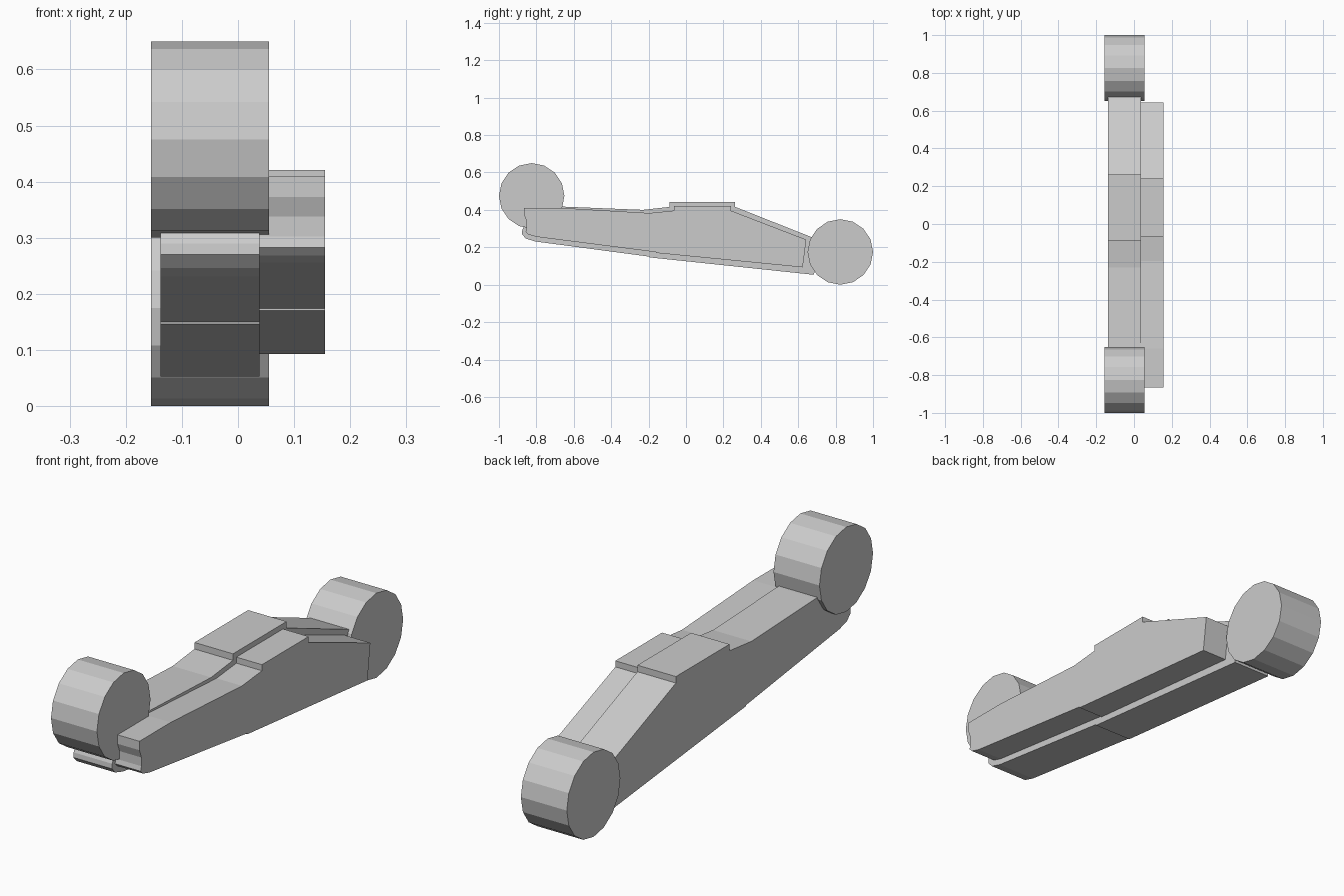
import bpy, bmesh
from math import pi, cos, sin

if "Cube" in bpy.data.objects:
    bpy.data.objects.remove(bpy.data.objects["Cube"])


def extrude_profile(name, profile, x0, x1):
    """Extrude a closed (y, z) outline along x."""
    bm = bmesh.new()
    face = bm.faces.new([bm.verts.new((x0, y, z)) for y, z in profile])
    res = bmesh.ops.extrude_face_region(bm, geom=[face])
    verts = [g for g in res["geom"] if isinstance(g, bmesh.types.BMVert)]
    bmesh.ops.translate(bm, verts=verts, vec=(x1 - x0, 0, 0))
    bmesh.ops.recalc_face_normals(bm, faces=bm.faces)
    mesh = bpy.data.meshes.new(name)
    bm.to_mesh(mesh)
    bm.free()
    obj = bpy.data.objects.new(name, mesh)
    bpy.context.collection.objects.link(obj)
    return obj


def disc(y, z, r=0.175, n=16):
    return [(y + r * cos(2 * pi * i / n), z + r * sin(2 * pi * i / n)) for i in range(n)]


# Round end drums
extrude_profile("front_drum", disc(-0.825, 0.475), -0.155, 0.055)
extrude_profile("rear_drum", disc(0.825, 0.175), -0.155, 0.055)

# Main arm, its ends buried in the drums
main_arm = [
    (-0.875, 0.417), (-0.88, 0.38), (-0.865, 0.342), (-0.868, 0.307),
    (-0.876, 0.29), (-0.878, 0.27), (-0.855, 0.246), (-0.805, 0.231),
    (-0.195, 0.150), (-0.195, 0.146), (0.685, 0.053),
    (0.70, 0.243), (0.263, 0.416), (0.263, 0.443), (-0.087, 0.443),
    (-0.087, 0.416), (-0.23, 0.400), (-0.65, 0.417),
]
extrude_profile("main_arm", main_arm, -0.138, 0.038)

# Smaller cover plate on the right side
side_cover = [
    (-0.865, 0.410), (-0.865, 0.373), (-0.852, 0.338), (-0.852, 0.302),
    (-0.857, 0.283), (-0.842, 0.268), (-0.80, 0.256),
    (-0.16, 0.174), (-0.16, 0.170), (0.624, 0.093),
    (0.643, 0.241), (0.240, 0.396), (0.240, 0.421), (-0.065, 0.421),
    (-0.065, 0.396), (-0.195, 0.383), (-0.66, 0.410),
]
extrude_profile("side_cover", side_cover, 0.038, 0.155)
